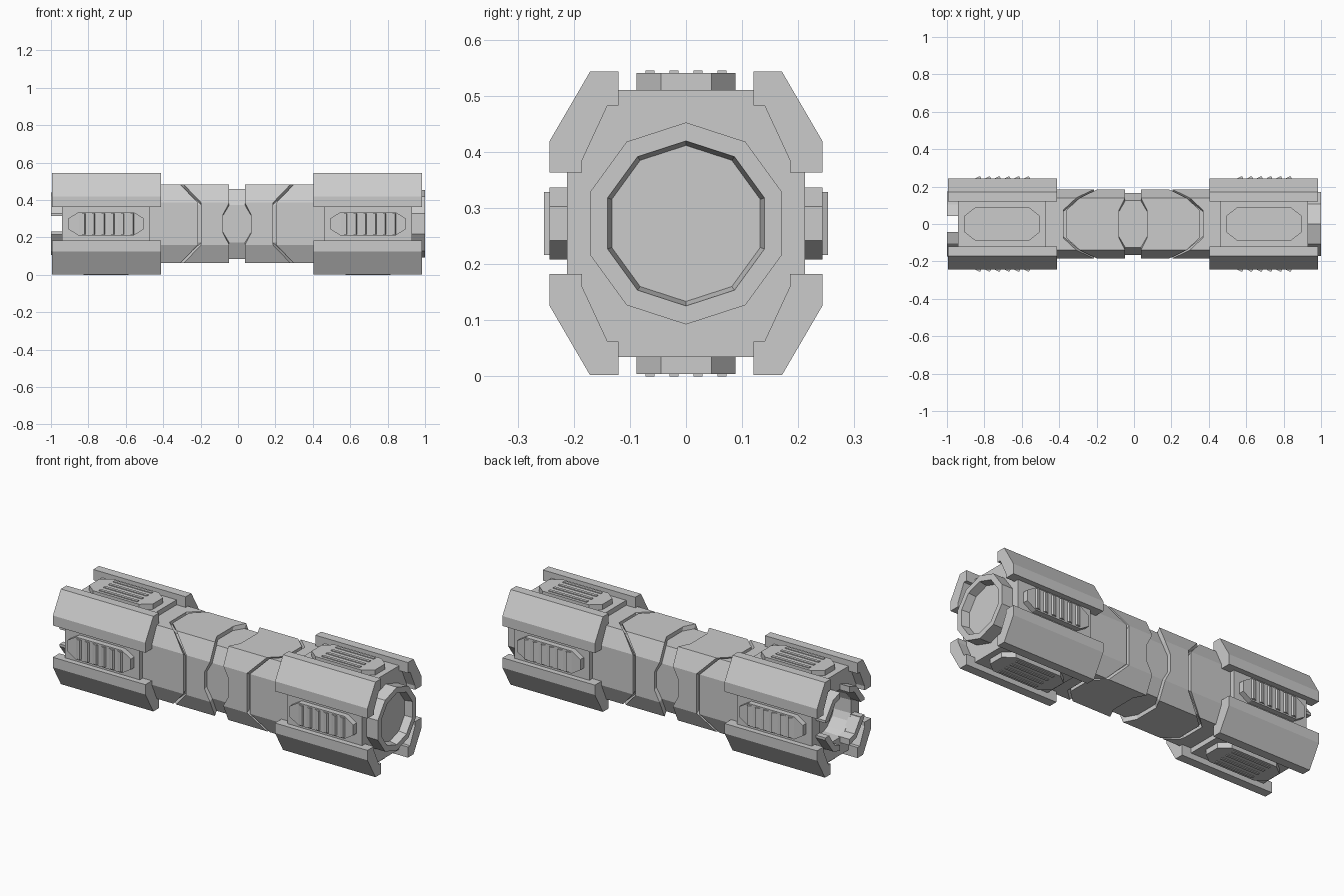
import bpy, bmesh, math
from mathutils import Vector

if "Cube" in bpy.data.objects:
    bpy.data.objects.remove(bpy.data.objects["Cube"])

CZ = 0.2725      # height of the long axis
CX = -0.005      # mirror plane between the two halves
# one quarter of the octagonal body section (y, z), with extra points on the flats
QUARTER = [(0.185, 0.05), (0.185, 0.113), (0.14, 0.21), (0.075, 0.21)]


def loft(name, rings):
    """Closed skin through rings of points given relative to the long axis."""
    bm = bmesh.new()
    loops = [[bm.verts.new(Vector(p) + Vector((0, 0, CZ))) for p in r] for r in rings]
    n = len(loops[0])
    for a, b in zip(loops, loops[1:]):
        for i in range(n):
            j = (i + 1) % n
            bm.faces.new((a[i], a[j], b[j], b[i]))
    bm.faces.new(loops[0])
    bm.faces.new(loops[-1])
    bmesh.ops.recalc_face_normals(bm, faces=bm.faces)
    me = bpy.data.meshes.new(name)
    bm.to_mesh(me)
    bm.free()
    ob = bpy.data.objects.new(name, me)
    bpy.context.collection.objects.link(ob)
    return ob


def around(q):
    """Repeat quarter values in ring order: (value, sign y, sign z)."""
    r = q[::-1]
    return ([(v, 1, 1) for v in q] + [(v, -1, 1) for v in r]
            + [(v, -1, -1) for v in q] + [(v, 1, -1) for v in r])


def section(scale, xs, side):
    if not isinstance(xs, list):
        xs = [xs] * 4
    return [(CX + side * x, sy * p[0] * scale, sz * p[1] * scale)
            for (p, x), sy, sz in around(list(zip(QUARTER, xs)))]


def round_section(r, x, side):
    out = []
    for (y, z), sy, sz in around(QUARTER):
        a = math.atan2(z, y)
        out.append((CX + side * x, sy * r * math.cos(a), sz * r * math.sin(a)))
    return out


def decagon(r, x):
    return [(x, r * math.sin(i * math.pi / 5), r * math.cos(i * math.pi / 5)) for i in range(10)]


def prism_x(name, prof, x0, x1):
    return loft(name, [[(x, y, z) for y, z in prof] for x in (x0, x1)])


def on_face(outline, heights, face, sign):
    """Rings of (x, t) points raised to each height on a top/bottom or front/back face."""
    if face == "flat":
        return [[(x, t, sign * h) for x, t in outline] for h in heights]
    return [[(x, sign * h, t) for x, t in outline] for h in heights]


def rect(x, t, hx, ht):
    return [(x - hx, t - ht), (x + hx, t - ht), (x + hx, t + ht), (x - hx, t + ht)]


# inner core seen in the grooves
loft("inner_core", [section(0.89, 0.5, -1), section(0.89, 0.5, 1)])

MID = [0.075, 0.042, 0.042, 0.075]       # edge of the centre groove
SEAM = [0.192, 0.192, 0.285, 0.355]      # slanted seam, block side
SEAM2 = [x + 0.018 for x in SEAM]        # slanted seam, sleeve side
RAIL = [(0.12, 0.2705), (0.171, 0.2705), (0.243, 0.147), (0.243, 0.0905),
        (0.185, 0.0905), (0.185, 0.113), (0.14, 0.21), (0.12, 0.21)]
TOOTH = [(0.175, 0.042), (0.175, 0.056), (0.105, 0.146), (0.042, 0.167),
         (0.042, 0.133), (0.087, 0.119), (0.14, 0.045), (0.14, 0.042)]

for side, end in ((-1, "left"), (1, "right")):
    # grip block beside the centre groove
    loft(f"grip_block_{end}", [section(0.87, MID, side), section(1, MID, side),
                               section(1, SEAM, side), section(0.87, SEAM, side)])
    # sleeve running out under the rails; the left one has a socket
    rings = [section(0.87, SEAM2, side), section(1, SEAM2, side), section(1, 0.935, side)]
    if side < 0:
        rings += [round_section(0.145, 0.935, side), round_section(0.14, 0.83, side)]
    loft(f"sleeve_{end}", rings)

    # corner rails
    for sy in (-1, 1):
        for sz in (-1, 1):
            prism_x(f"corner_rail_{end}", [(sy * y, sz * z) for y, z in RAIL],
                    CX + side * 0.408, CX + side * 0.99)

    # panels, pads and ribs on the four faces
    for face, base, panel, pad, tip, half, tipw in (
            ("flat", 0.2, 0.238, 0.268, 0.2725, 0.088, 0.045),
            ("side", 0.175, 0.212, 0.243, 0.2535, 0.064, 0.03)):
        xc = CX + side * 0.7
        for s in (-1, 1):
            w = 0.12 if face == "flat" else 0.0905
            loft(f"{face}_panel_{end}",
                 on_face(rect(xc, 0, 0.235, w), (base, panel), face, s))
            outline = [(-0.2, -tipw), (-0.145, -half), (0.145, -half), (0.2, -tipw),
                       (0.2, tipw), (0.145, half), (-0.145, half), (-0.2, tipw)]
            loft(f"{face}_pad_{end}",
                 on_face([(xc + x, t) for x, t in outline], (panel - 0.005, pad), face, s))
            if face == "flat":
                # lengthwise bars
                for i in range(4):
                    loft(f"pad_bar_{end}", on_face(
                        rect(xc, -0.064 + i * 0.0427, 0.12, 0.008), (pad - 0.01, tip), face, s))
            else:
                # slanted louvres
                for i in range(6):
                    x = xc - 0.13 + i * 0.052
                    prof = [(x - 0.02, pad - 0.003), (x + 0.02, pad - 0.003),
                            (x + 0.014, tip), (x + 0.006, tip)]
                    loft(f"pad_louvre_{end}",
                         [[(px, s * h, t) for px, h in prof] for t in (-0.056, 0.056)])

# lens rim with recessed disc on the right end
loft("end_rim", [decagon(0.18, 0.92), decagon(0.18, 1.0), decagon(0.147, 1.0), decagon(0.139, 0.955)])

# castellated socket teeth on the left end
for sy in (-1, 1):
    for sz in (-1, 1):
        prism_x("socket_tooth", [(sy * y, sz * z) for y, z in TOOTH], -1.0, -0.93)
